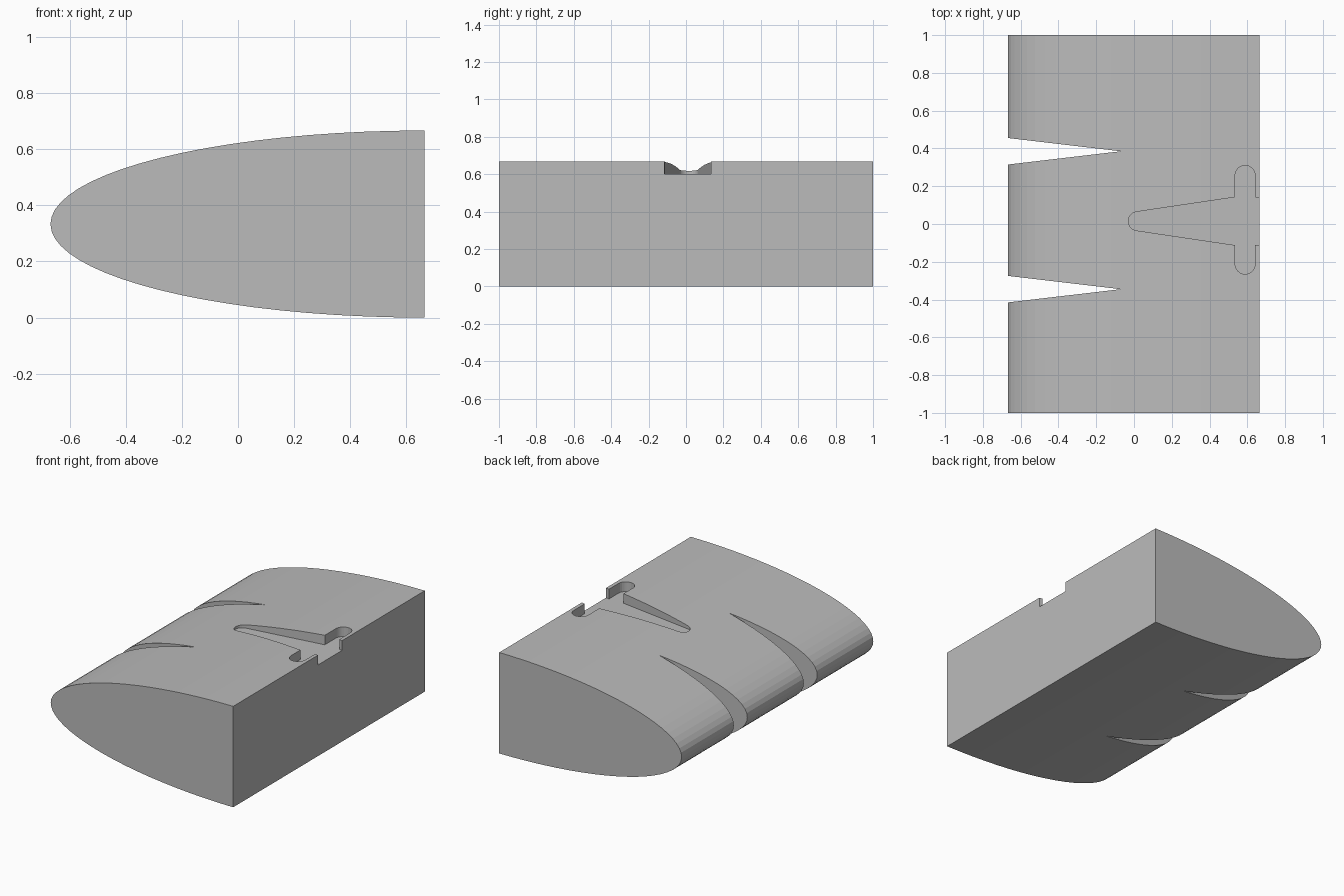
import bpy
import bmesh
from math import cos, sin, pi
from mathutils import Vector

cube = bpy.data.objects.get("Cube")
if cube:
    bpy.data.objects.remove(cube, do_unlink=True)

grey = bpy.data.materials.new("plain grey")
grey.use_nodes = True
grey.diffuse_color = (0.5, 0.5, 0.5, 1)
grey.node_tree.nodes["Principled BSDF"].inputs["Base Color"].default_value = (0.5, 0.5, 0.5, 1)


def prism(name, points, direction):
    """Extrude a closed outline of 3D points along a direction."""
    bm = bmesh.new()
    face = bm.faces.new([bm.verts.new(p) for p in points])
    top = bmesh.ops.extrude_face_region(bm, geom=[face])["geom"]
    bmesh.ops.translate(bm, vec=Vector(direction),
                        verts=[v for v in top if isinstance(v, bmesh.types.BMVert)])
    bmesh.ops.recalc_face_normals(bm, faces=bm.faces)
    mesh = bpy.data.meshes.new(name)
    bm.to_mesh(mesh)
    bm.free()
    mesh.materials.append(grey)
    obj = bpy.data.objects.new(name, mesh)
    bpy.context.collection.objects.link(obj)
    return obj


def arc(cx, cy, radius, start, end, steps=12):
    return [(cx + radius * cos(start + (end - start) * i / steps),
             cy + radius * sin(start + (end - start) * i / steps)) for i in range(steps + 1)]


def cut(target, cutter):
    mod = target.modifiers.new(cutter.name, "BOOLEAN")
    mod.operation = "DIFFERENCE"
    mod.solver = "EXACT"
    mod.object = cutter
    bpy.context.view_layer.objects.active = target
    bpy.ops.object.modifier_apply(modifier=mod.name)
    bpy.data.objects.remove(cutter, do_unlink=True)


# Half-ellipse body with a blunt back face
BACK, HALF = 0.665, 1 / 3
SEGMENTS = 40
profile = []
for i in range(SEGMENTS + 1):
    a = pi / 2 + pi * i / SEGMENTS
    profile.append((BACK + 4 * HALF * cos(a), -1, HALF + HALF * sin(a)))
body = prism("wing_body", profile, (0, 2, 0))

# Wedge slots through the rounded edge, extended past the nose
MIDDLE = 0.02
for side in (-1, 1):
    y = MIDDLE + side * 0.365
    wedge = [(-0.07, y, -0.1), (-0.87, y + 0.094, -0.1), (-0.87, y - 0.094, -0.1)]
    cut(body, prism("edge_slot", wedge, (0, 0, 1)))

# Flat-floored pocket: tapered groove, rounded cross slot and open back end
FLOOR, AXIS = 0.602, 0.015
bar_x, bar_r = 0.588, 0.053
outline = arc(0.02, AXIS, 0.05, pi / 2 + 0.15, 3 * pi / 2 - 0.15)
outline += [(bar_x - bar_r, -0.112)]
outline += arc(bar_x, -0.265 + bar_r, bar_r, pi, 2 * pi)
outline += [(bar_x + bar_r, -0.112), (BACK, -0.115), (0.8, -0.115),
            (0.8, 0.135), (BACK, 0.135), (bar_x + bar_r, 0.142)]
outline += arc(bar_x, 0.31 - bar_r, bar_r, 0, pi)
outline += [(bar_x - bar_r, 0.142)]
cut(body, prism("top_pocket", [(x, y, FLOOR) for x, y in outline], (0, 0, 0.3)))
